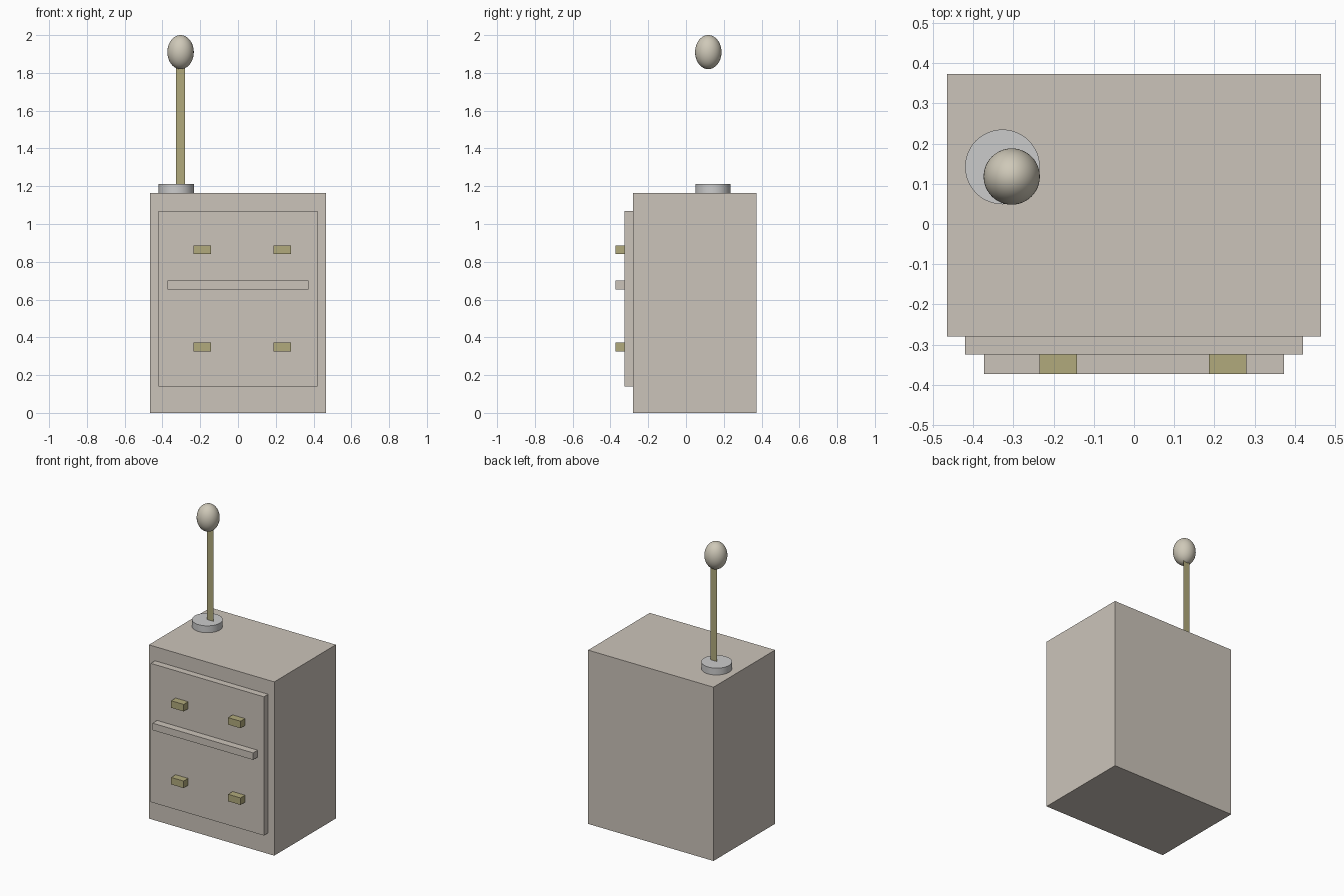
import bpy
import math

if "Cube" in bpy.data.objects:
    bpy.data.objects.remove(bpy.data.objects["Cube"])


def material(name, color):
    m = bpy.data.materials.new(name)
    m.diffuse_color = (*color, 1)
    m.use_nodes = True
    m.node_tree.nodes["Principled BSDF"].inputs["Base Color"].default_value = m.diffuse_color
    return m


taupe = material("taupe", (0.60, 0.55, 0.49))
brass = material("brass", (0.44, 0.40, 0.20))
cream = material("cream", (0.62, 0.58, 0.48))


def finish(name, mat):
    ob = bpy.context.object
    ob.name = name
    if mat:
        ob.data.materials.append(mat)
    return ob


def box(name, x, y, z, mat):
    """Box from (min, max) ranges on each axis."""
    bpy.ops.mesh.primitive_cube_add(size=1, location=[sum(r) / 2 for r in (x, y, z)])
    ob = finish(name, mat)
    ob.scale = [r[1] - r[0] for r in (x, y, z)]
    bpy.ops.object.transform_apply(location=False, rotation=False, scale=True)
    return ob


# Cabinet, raised front panel and dividing rail
box("cabinet_body", (-0.465, 0.465), (-0.28, 0.373), (0, 1.165), taupe)
box("front_panel", (-0.42, 0.42), (-0.325, -0.28), (0.14, 1.07), taupe)
box("divider_rail", (-0.373, 0.373), (-0.373, -0.325), (0.653, 0.70), taupe)

# Drawer handles
for row, z in (("lower", 0.326), ("upper", 0.84)):
    for side, x in (("left", -0.235), ("right", 0.187)):
        box(f"{row}_{side}_handle", (x, x + 0.093), (-0.373, -0.325), (z, z + 0.047), brass)

# Lamp base
bpy.ops.mesh.primitive_cylinder_add(vertices=48, radius=0.093, depth=0.046,
                                    location=(-0.327, 0.142, 1.188))
finish("lamp_base", None)
bpy.ops.object.shade_smooth_by_angle(angle=math.radians(30))

# Lamp stem: a single flat strip facing front and back
bpy.ops.mesh.primitive_plane_add(size=1, location=(-0.304, 0.14, 1.525),
                                 rotation=(math.pi / 2, 0, 0))
stem = finish("lamp_stem", brass)
stem.scale = (0.047, 0.63, 1)
bpy.ops.object.transform_apply(location=False, rotation=True, scale=True)

# Lamp bulb
bpy.ops.mesh.primitive_uv_sphere_add(segments=48, ring_count=24, radius=1,
                                     location=(-0.304, 0.118, 1.91))
bulb = finish("lamp_bulb", cream)
bulb.scale = (0.07, 0.07, 0.09)
bpy.ops.object.transform_apply(location=False, rotation=False, scale=True)
bpy.ops.object.shade_smooth()
